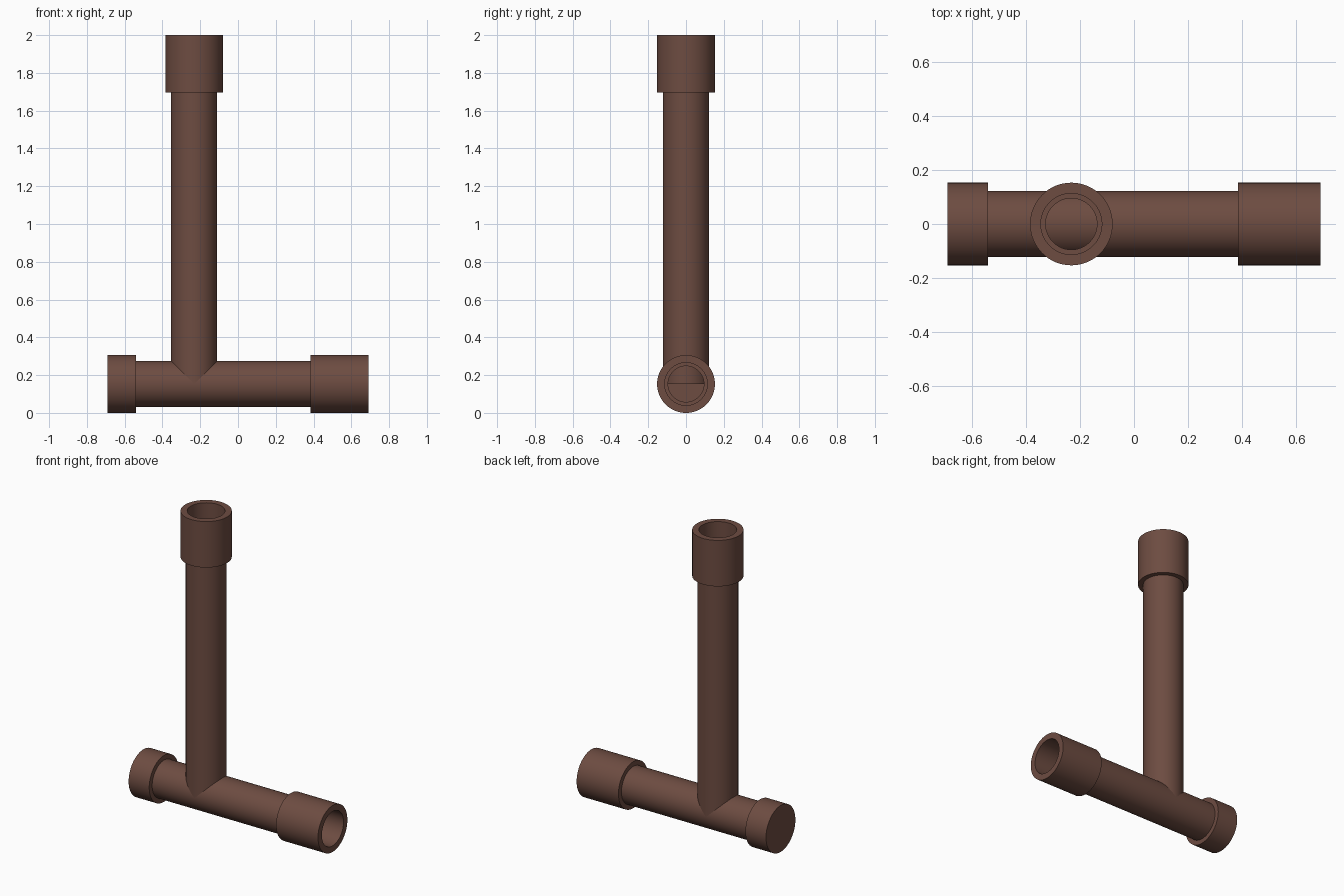
import bpy, bmesh, math
from mathutils import Matrix, Vector

if "Cube" in bpy.data.objects:
    bpy.data.objects.remove(bpy.data.objects["Cube"])

brown = bpy.data.materials.new("brown")
brown.use_nodes = True
colour = (0.153, 0.072, 0.053, 1)
brown.diffuse_color = colour
brown.node_tree.nodes["Principled BSDF"].inputs["Base Color"].default_value = colour

AXIS_Z = 0.153      # height of the horizontal run
RISER_X = -0.232    # position of the vertical run
PIPE_R, BORE_R = 0.122, 0.095
COLLAR_R, SOCKET_R = 0.153, 0.113


def lathe(name, profile, horizontal, closed=True):
    """Spin a (radius, distance) profile around the x axis or the riser axis."""
    bm = bmesh.new()
    verts = [bm.verts.new((r, 0, d)) for r, d in profile]
    edges = [bm.edges.new(pair) for pair in zip(verts, verts[1:])]
    if closed:
        edges.append(bm.edges.new((verts[-1], verts[0])))
    bmesh.ops.spin(bm, geom=verts + edges, cent=(0, 0, 0), axis=(0, 0, 1),
                   angle=math.tau, steps=64, use_merge=True)
    bmesh.ops.remove_doubles(bm, verts=bm.verts, dist=1e-5)
    if horizontal:
        matrix = Matrix.Translation(Vector((0, 0, AXIS_Z))) @ Matrix.Rotation(math.pi / 2, 4, "Y")
    else:
        matrix = Matrix.Translation(Vector((RISER_X, 0, 0)))
    bm.transform(matrix)
    bmesh.ops.recalc_face_normals(bm, faces=bm.faces)
    mesh = bpy.data.meshes.new(name)
    bm.to_mesh(mesh)
    bm.free()
    mesh.materials.append(brown)
    obj = bpy.data.objects.new(name, mesh)
    bpy.context.collection.objects.link(obj)
    bpy.ops.object.select_all(action="DESELECT")
    obj.select_set(True)
    bpy.context.view_layer.objects.active = obj
    bpy.ops.object.shade_smooth_by_angle(angle=math.radians(30))
    return obj


def tube(name, inner, outer, start, end, horizontal):
    profile = [(inner, start), (outer, start), (outer, end), (inner, end)]
    return lathe(name, profile, horizontal)


# Straight pipes
tube("horizontal_pipe", BORE_R, PIPE_R, -0.64, 0.41, True)
tube("vertical_pipe", BORE_R, PIPE_R, AXIS_Z, 1.72, False)

# Open socket collars
tube("side_collar", SOCKET_R, COLLAR_R, 0.385, 0.69, True)
tube("top_collar", SOCKET_R, COLLAR_R, 1.697, 2.0, False)

# Closed end cap, hollow on the pipe side
lathe("end_cap", [(0, -0.69), (COLLAR_R, -0.69), (COLLAR_R, -0.54),
                  (SOCKET_R, -0.54), (SOCKET_R, -0.64), (0, -0.64)], True, closed=False)
